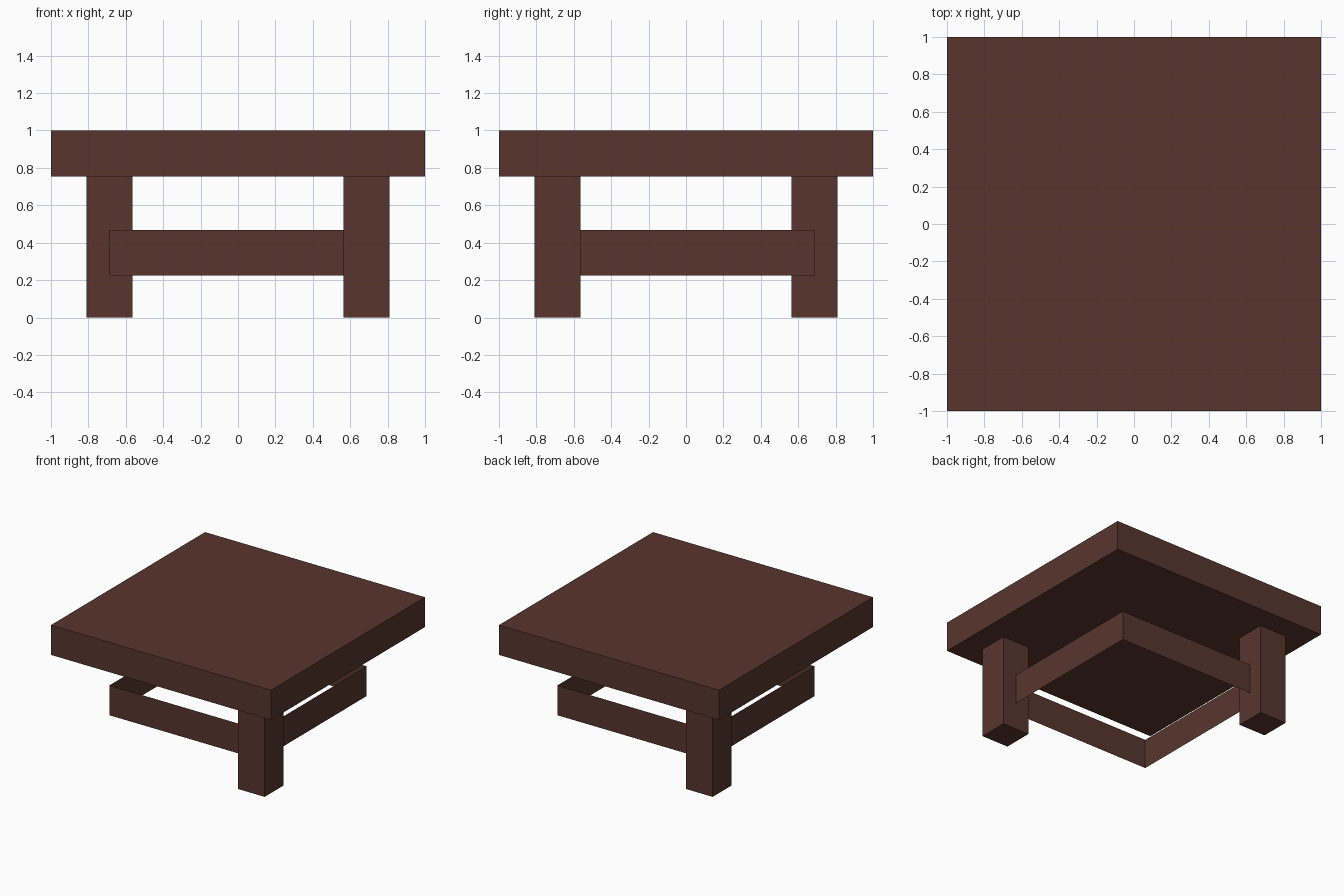
import bpy
import bmesh

if "Cube" in bpy.data.objects:
    bpy.data.objects.remove(bpy.data.objects["Cube"])

wood = bpy.data.materials.new("dark brown wood")
wood.diffuse_color = (0.098, 0.036, 0.027, 1.0)
wood.use_nodes = True
wood.node_tree.nodes["Principled BSDF"].inputs["Base Color"].default_value = wood.diffuse_color


def box(name, center, size, open_ends=False):
    """Flat-shaded box; open_ends leaves only the four upright sides."""
    bm = bmesh.new()
    bmesh.ops.create_cube(bm, size=1.0)
    bmesh.ops.scale(bm, vec=size, verts=bm.verts)
    bmesh.ops.translate(bm, vec=center, verts=bm.verts)
    if open_ends:
        bm.normal_update()
        ends = [f for f in bm.faces if abs(f.normal.z) > 0.5]
        bmesh.ops.delete(bm, geom=ends, context='FACES_ONLY')
    mesh = bpy.data.meshes.new(name)
    bm.to_mesh(mesh)
    bm.free()
    mesh.materials.append(wood)
    obj = bpy.data.objects.new(name, mesh)
    bpy.context.collection.objects.link(obj)
    return obj


UNDERSIDE = 0.755   # height of the slab's underside
LEG_POS = 0.6875    # leg axis, also the line of the rails
LEG_WIDTH = 0.245

# Thick square slab
box("tabletop", (0, 0, (1 + UNDERSIDE) / 2), (2, 2, 1 - UNDERSIDE))

# Two legs on opposite corners
for name, side in (("front_right_leg", 1), ("back_left_leg", -1)):
    box(name, (side * LEG_POS, -side * LEG_POS, UNDERSIDE / 2),
        (LEG_WIDTH, LEG_WIDTH, UNDERSIDE))

# Thin ring of four rails joining the leg axes
box("rail_ring", (0, 0, 0.346), (2 * LEG_POS, 2 * LEG_POS, 0.245), open_ends=True)
